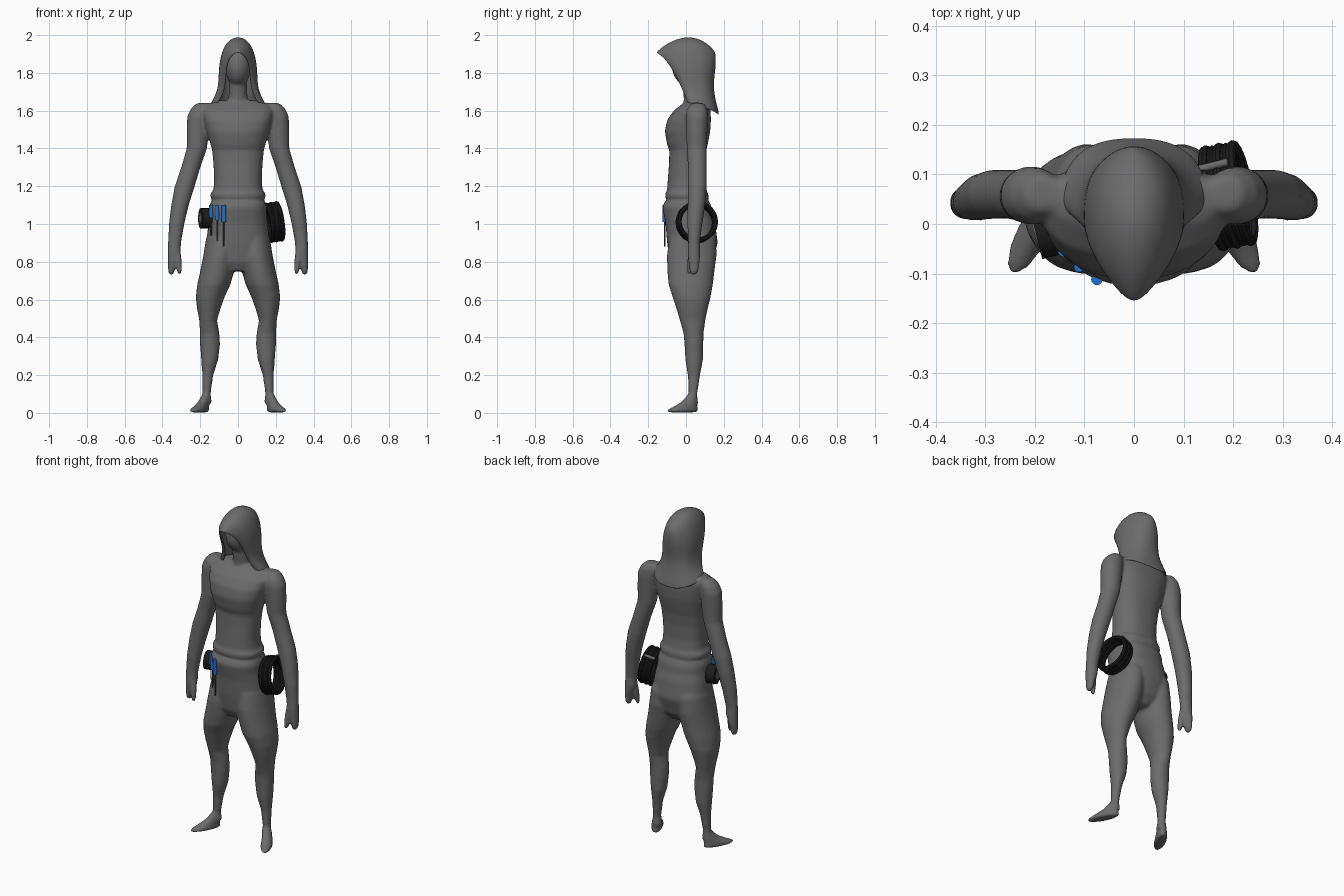
import bpy, bmesh, math
from mathutils import Vector, Matrix


def material(name, rgb):
    m = bpy.data.materials.new(name)
    m.diffuse_color = (*rgb, 1)
    return m


GREY = material("cloth grey", (0.15, 0.15, 0.15))
BLACK = material("rubber black", (0.012, 0.012, 0.012))
BLUE = material("handle blue", (0.02, 0.16, 0.6))
STEEL = material("dark steel", (0.06, 0.06, 0.06))


def loft(bm, rings, n=28, power=2.0):
    """Closed skin over horizontal rings: cx, cy, z, rx, ry, turn in degrees."""
    prev = None
    for cx, cy, z, rx, ry, *turn in rings:
        rot = Matrix.Rotation(math.radians(turn[0] if turn else 0), 2)
        ring = []
        for i in range(n):
            a = 2 * math.pi * i / n
            c, s = math.cos(a), math.sin(a)
            p = rot @ Vector((math.copysign(abs(c) ** (2 / power), c) * rx,
                              math.copysign(abs(s) ** (2 / power), s) * ry))
            ring.append(bm.verts.new((cx + p.x, cy + p.y, z)))
        if prev:
            for i in range(n):
                j = (i + 1) % n
                bm.faces.new((prev[i], prev[j], ring[j], ring[i]))
        else:
            bm.faces.new(ring[::-1])
        prev = ring
    bm.faces.new(prev)


def finish(bm, name, mat):
    bmesh.ops.recalc_face_normals(bm, faces=bm.faces)
    me = bpy.data.meshes.new(name)
    bm.to_mesh(me)
    bm.free()
    me.materials.append(mat)
    me.shade_smooth()
    ob = bpy.data.objects.new(name, me)
    bpy.context.collection.objects.link(ob)
    return ob


body = bmesh.new()

# Torso: z, half width, front y, back y
torso = [(0.75, .06, -.06, .10), (0.80, .135, -.085, .14), (0.90, .168, -.10, .168),
         (1.00, .157, -.108, .155), (1.05, .150, -.118, .14), (1.09, .152, -.125, .135),
         (1.115, .145, -.115, .125), (1.125, .134, -.10, .115), (1.14, .145, -.11, .12),
         (1.16, .146, -.11, .118), (1.18, .130, -.10, .108), (1.24, .126, -.096, .10),
         (1.32, .130, -.09, .10), (1.39, .137, -.088, .108), (1.42, .145, -.10, .115),
         (1.49, .165, -.112, .128), (1.55, .18, -.10, .132), (1.60, .19, -.065, .13),
         (1.635, .165, -.02, .12), (1.655, .10, .0, .11)]
loft(body, [(0, (f + b) / 2, z, rx, (b - f) / 2) for z, rx, f, b in torso], 40, 2.35)

# Neck and head
loft(body, [(0, .045, 1.55, .065, .06), (0, .04, 1.66, .05, .052), (0, .03, 1.80, .048, .055)])
bmesh.ops.create_uvsphere(body, u_segments=28, v_segments=18, radius=1, matrix=
                          Matrix.Translation((0, .015, 1.835)) @ Matrix.Diagonal((.07, .09, .105, 1)))

# Limbs, one set per side
leg = [(.165, .035, .05, .028, .03), (.167, .037, .10, .022, .023), (.16, .042, .20, .029, .033),
       (.15, .043, .28, .045, .047), (.148, .042, .36, .053, .05), (.150, .04, .42, .052, .053),
       (.158, .035, .49, .047, .068), (.155, .032, .55, .062, .083), (.148, .03, .61, .076, .10),
       (.128, .025, .68, .088, .118), (.110, .026, .75, .090, .125), (.096, .03, .83, .088, .132),
       (.085, .035, .92, .085, .125), (.08, .03, .98, .07, .10)]
foot = [(.205, -.02, .003, .030, .090, 28), (.204, -.018, .016, .033, .093, 28),
        (.196, -.004, .032, .030, .072, 28), (.182, .018, .058, .027, .045, 24),
        (.168, .035, .10, .022, .024, 10)]
arm = [(.354, .04, .73, .010, .013), (.353, .042, .75, .017, .024), (.348, .043, .80, .024, .030),
       (.338, .042, .85, .034, .034), (.336, .042, .90, .035, .031), (.325, .047, 1.0, .041, .040),
       (.307, .055, 1.1, .047, .047), (.282, .06, 1.2, .053, .05), (.25, .06, 1.3, .051, .05),
       (.218, .057, 1.4, .054, .053), (.212, .057, 1.5, .060, .057), (.207, .058, 1.57, .062, .059),
       (.198, .06, 1.61, .052, .053), (.185, .062, 1.64, .034, .035)]
thumb = [(.310, .018, .735, .009, .010), (.310, .02, .755, .014, .015),
         (.315, .027, .81, .017, .020), (.325, .036, .88, .018, .02)]
for s in (1, -1):
    for part in (leg, foot, arm, thumb):
        loft(body, [(s * x, y, z, rx, ry, s * (t[0] if t else 0))
                    for x, y, z, rx, ry, *t in part], 24)
ob = finish(body, "body", GREY)
rm = ob.modifiers.new("blend", 'REMESH')
rm.mode, rm.voxel_size, rm.use_smooth_shade = 'VOXEL', .008, True
sm = ob.modifiers.new("soften", 'SMOOTH')
sm.factor, sm.iterations = .5, 8

# Hood: arches from the face opening to the back seam
arches = [
    [(.110, .005, 1.625), (.068, -.025, 1.72), (.068, -.085, 1.83), (.045, -.13, 1.89), (0, -.178, 1.917)],
    [(.155, .03, 1.63), (.102, -.005, 1.71), (.102, -.04, 1.82), (.075, -.075, 1.935), (0, -.10, 1.978)],
    [(.158, .085, 1.62), (.100, .05, 1.71), (.108, .03, 1.83), (.078, .01, 1.965), (0, 0, 2.012)],
    [(.125, .15, 1.60), (.085, .105, 1.71), (.098, .10, 1.83), (.066, .09, 1.955), (0, .09, 1.985)],
    [(.065, .178, 1.58), (.045, .135, 1.71), (.053, .15, 1.83), (.035, .148, 1.91), (0, .147, 1.93)],
    [(0, .182, 1.575), (0, .14, 1.71), (0, .163, 1.83), (0, .160, 1.88), (0, .157, 1.905)]]
bm = bmesh.new()
prev = None
for arch in arches:
    row = [bm.verts.new(p) for p in arch]
    row += [bm.verts.new((-x, y, z)) for x, y, z in arch[-2::-1]]
    if prev:
        for i in range(len(row) - 1):
            bm.faces.new((prev[i], prev[i + 1], row[i + 1], row[i]))
    prev = row
bmesh.ops.remove_doubles(bm, verts=bm.verts, dist=1e-4)
hood = finish(bm, "hood", GREY)
if hood.data.polygons[0].normal.x < 0:
    hood.data.flip_normals()
so = hood.modifiers.new("thickness", 'SOLIDIFY')
so.thickness, so.offset = .016, -1
sb = hood.modifiers.new("smooth", 'SUBSURF')
sb.levels = sb.render_levels = 3


def use(ob, name, mat):
    ob.name = name
    ob.data.materials.append(mat)
    bpy.ops.object.shade_smooth_by_angle(angle=math.radians(40))


def rod(name, mat, p, q, r, n=16):
    p, q = Vector(p), Vector(q)
    d = q - p
    bpy.ops.mesh.primitive_cylinder_add(vertices=n, radius=r, depth=d.length, location=(p + q) / 2,
                                        rotation=d.to_track_quat('Z', 'Y').to_euler())
    use(bpy.context.object, name, mat)


def hoop(name, mat, centre, axis, major, minor):
    bpy.ops.mesh.primitive_torus_add(location=centre, rotation=axis.to_track_quat('Z', 'Y').to_euler(),
                                     major_radius=major, minor_radius=minor,
                                     major_segments=32, minor_segments=8)
    use(bpy.context.object, name, mat)


# Cable coil hanging on the hip, with its clip
axis = Vector((1, .19, .15)).normalized()
centre = Vector((.190, .057, 1.01))
for k in range(5):
    hoop("cable_loop", BLACK, centre + axis * (k - 2) * .014, axis, .098 - .003 * (k % 2), .011)
rod("coil_clip", GREY, (.13, .11, 1.085), (.19, .125, 1.10), .008)

# Tape roll on the other hip
roll_axis = Vector((-1, -.25, 0)).normalized()
roll = Vector((-.172, -.012, 1.03))
rod("tape_roll", BLACK, roll - roll_axis * .025, roll + roll_axis * .027, .054, 20)
rod("tape_core", GREY, roll + roll_axis * .02, roll + roll_axis * .030, .03, 20)

# Screwdrivers at the belt
for x, y, low, tip in ((-.142, -.055, 1.035, .94), (-.110, -.086, 1.022, .91), (-.075, -.112, 1.01, .88)):
    rod("screwdriver_handle", BLUE, (x, y, low), (x, y, 1.10), .0115, 12)
    rod("screwdriver_shaft", STEEL, (x, y, tip), (x, y, low), .004, 8)
